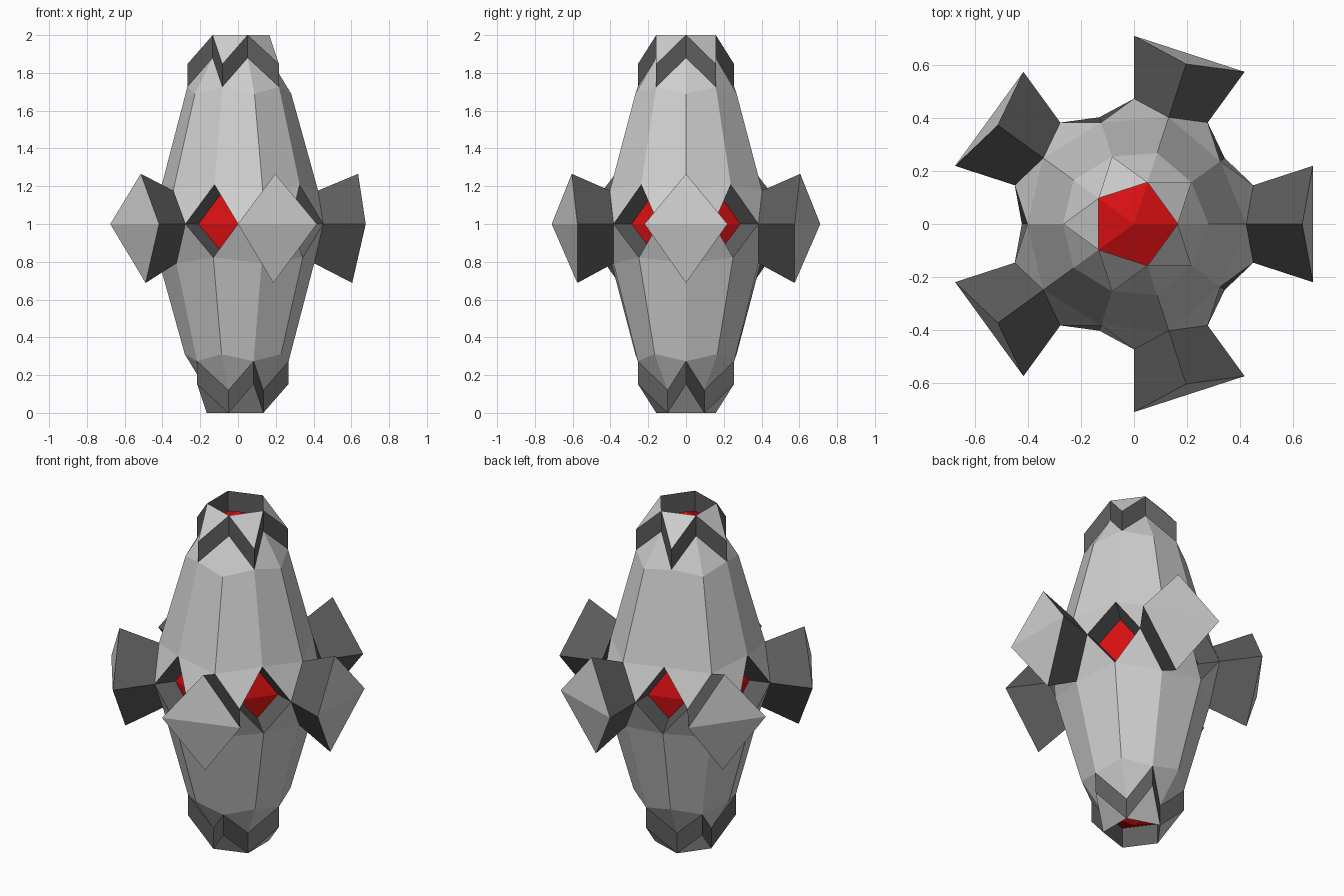
import bpy
import bmesh
import math
from mathutils import Vector

cube = bpy.data.objects.get("Cube")
if cube:
    bpy.data.objects.remove(cube, do_unlink=True)


def make_material(name, rgb):
    mat = bpy.data.materials.new(name)
    mat.use_nodes = True
    color = (*rgb, 1.0)
    mat.diffuse_color = color
    bsdf = next(n for n in mat.node_tree.nodes if n.type == 'BSDF_PRINCIPLED')
    bsdf.inputs["Base Color"].default_value = color
    return mat


GREY, DARK, RED = range(3)
materials = [
    make_material("light_grey", (0.62, 0.62, 0.62)),
    make_material("dark_grey", (0.11, 0.11, 0.11)),
    make_material("red", (0.68, 0.005, 0.006)),
]


def extrude(bm, faces, move, wall, cap):
    """Extrude a group of faces, place new vertices with move(), colour walls and cap."""
    geom = bmesh.ops.extrude_face_region(bm, geom=faces)["geom"]
    verts = [g for g in geom if isinstance(g, bmesh.types.BMVert)]
    caps = {g for g in geom if isinstance(g, bmesh.types.BMFace)}
    leftovers = [f for f in faces if f.is_valid and f not in caps]
    if leftovers:
        bmesh.ops.delete(bm, geom=leftovers, context='FACES')
    for v in verts:
        v.co = move(v.co)
    for f in {f for v in verts for f in v.link_faces}:
        f.material_index = cap if f in caps else wall


def heights(face):
    return [abs(v.co.z) for v in face.verts]


# Faceted core, centred on the origin while modelling
RADIUS = 0.474
bm = bmesh.new()
bmesh.ops.create_icosphere(bm, subdivisions=2, radius=RADIUS)

# Ten diamonds round the equator, each a pair of triangles
diamonds = {k: [] for k in range(10)}
for f in bm.faces:
    if sum(h < 0.01 for h in heights(f)) == 2:
        c = f.calc_center_median()
        k = round(math.atan2(c.y, c.x) / math.radians(36)) % 10
        diamonds[k].append(f)

# Long tapered ends, drawn out from the two domes of the core
for side in (1, -1):
    dome = [f for f in bm.faces if all(v.co.z * side > 0.1 for v in f.verts)]
    extrude(bm, dome,
            lambda co: Vector((co.x * 0.665, co.y * 0.665, co.z + side * 0.477)),
            GREY, GREY)

# Flatten the belt slightly
for v in bm.verts:
    if abs(v.co.z) < 0.4:
        v.co.z *= 0.835

# Red end lenses and the triangles that crown them
for f in bm.faces:
    if max(heights(f)) > 0.92:
        f.material_index = RED
crowns = [f for f in bm.faces
          if sum(0.85 < h < 0.92 for h in heights(f)) == 2 and max(heights(f)) < 0.92]
for f in crowns:
    side = math.copysign(1, f.calc_center_median().z)
    extrude(bm, [f], lambda co: co + Vector((0, 0, 0.12 * side)), DARK, GREY)

# Belt: raised blocks alternate with recessed red windows
for k, pair in diamonds.items():
    if k % 2 == 0:
        extrude(bm, pair, lambda co: co * 1.5, DARK, GREY)
    else:
        extrude(bm, pair, lambda co: co * 0.75, DARK, RED)

bmesh.ops.recalc_face_normals(bm, faces=bm.faces)
bmesh.ops.translate(bm, verts=bm.verts, vec=(0, 0, 1))

# Finished flat-shaded hull
mesh = bpy.data.meshes.new("faceted_hull")
bm.to_mesh(mesh)
bm.free()
for mat in materials:
    mesh.materials.append(mat)
hull = bpy.data.objects.new("faceted_hull", mesh)
bpy.context.collection.objects.link(hull)
